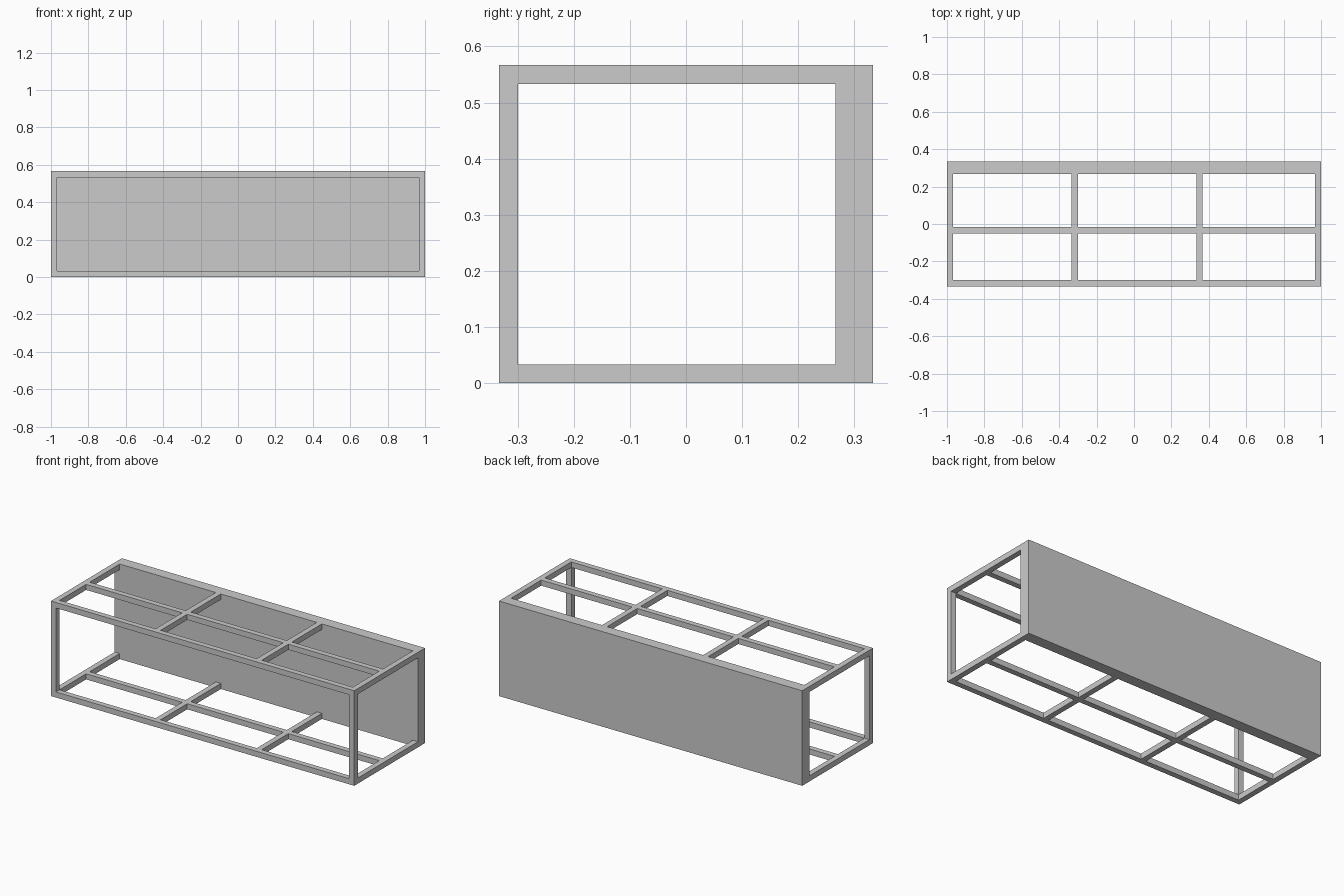
import bpy, bmesh

if "Cube" in bpy.data.objects:
    bpy.data.objects.remove(bpy.data.objects["Cube"])

T = 1 / 30                 # bar thickness
L, D, H = 1.0, 1 / 3, 17 / 30   # half length, half depth, height
BACK = D - 2 * T           # inner face of the thick back panel


def finish(bm, name):
    bmesh.ops.recalc_face_normals(bm, faces=bm.faces)
    mesh = bpy.data.meshes.new(name)
    bm.to_mesh(mesh)
    bm.free()
    obj = bpy.data.objects.new(name, mesh)
    bpy.context.collection.objects.link(obj)
    return obj


def box(name, x0, x1, y0, y1, z0, z1):
    bm = bmesh.new()
    bmesh.ops.create_cube(bm, size=1)
    for v in bm.verts:
        v.co = (x1 if v.co.x > 0 else x0,
                y1 if v.co.y > 0 else y0,
                z1 if v.co.z > 0 else z0)
    return finish(bm, name)


def lattice(name, z):
    """Flat bar grid: bars start at the listed positions, openings between."""
    xs = [c for s in (-L, -L / 3, L / 3, L - T) for c in (s, s + T)]
    ys = [c for s in (-D, -0.05) for c in (s, s + T)] + [BACK]
    bm = bmesh.new()
    v = [[bm.verts.new((x, y, z)) for y in ys] for x in xs]
    for i in range(len(xs) - 1):
        for j in range(len(ys) - 1):
            if i % 2 == 0 or j % 2 == 0:
                bm.faces.new((v[i][j], v[i + 1][j], v[i + 1][j + 1], v[i][j + 1]))
    ext = bmesh.ops.extrude_face_region(bm, geom=bm.faces[:], use_keep_orig=True)
    top = [g for g in ext["geom"] if isinstance(g, bmesh.types.BMVert)]
    bmesh.ops.translate(bm, verts=top, vec=(0, 0, T))
    return finish(bm, name)


# bottom and top bar grids
lattice("bottom_frame", 0)
lattice("top_frame", H - T)

# front corner posts
for side, x in (("left", -L), ("right", L - T)):
    box(f"front_post_{side}", x, x + T, -D, -D + T, T, H - T)

# solid back panel
box("back_panel", -L, L, BACK, D, 0, H)
